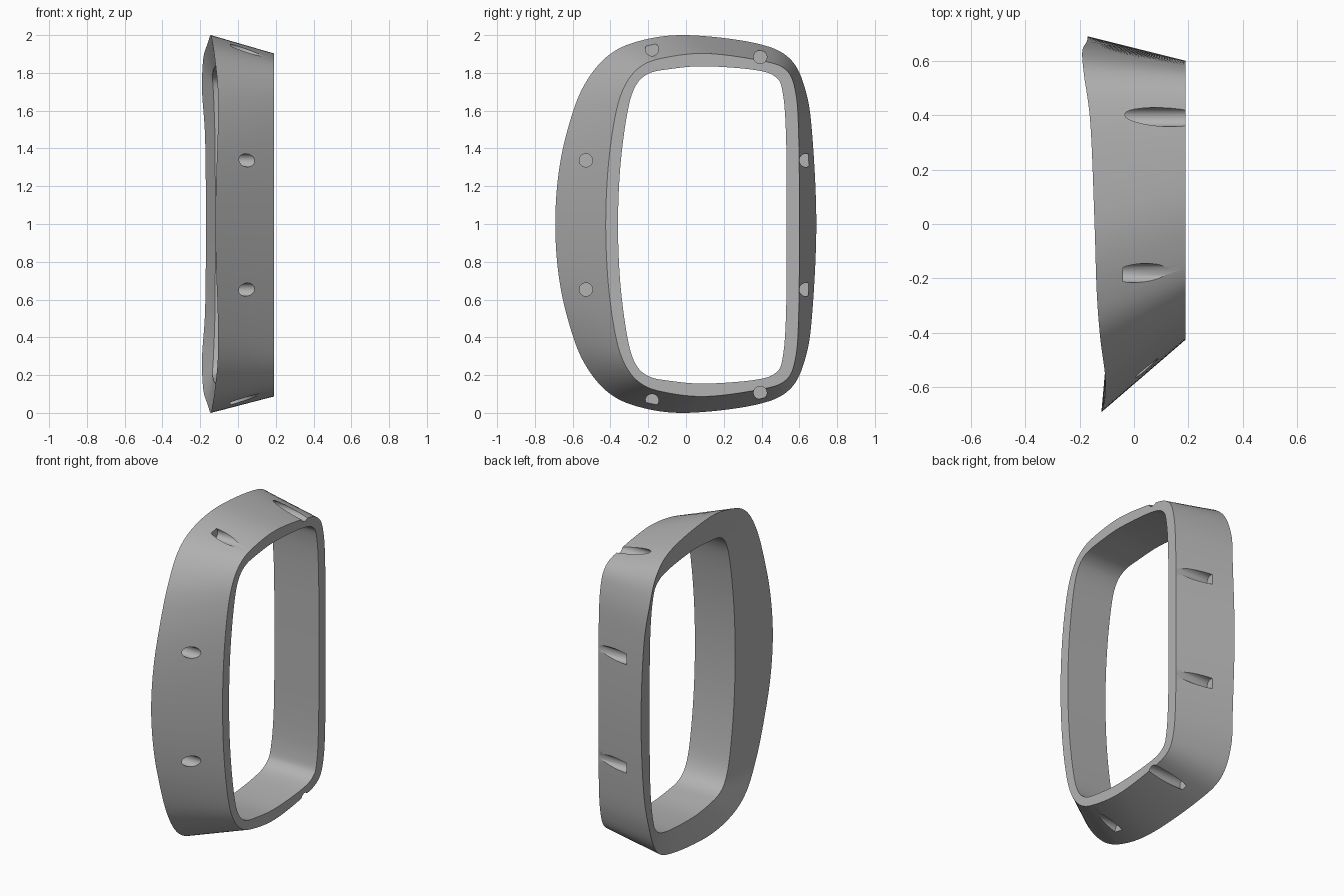
import bpy, bmesh, math
from mathutils import Vector

cube = bpy.data.objects.get("Cube")
if cube:
    bpy.data.objects.remove(cube, do_unlink=True)

grey = bpy.data.materials.new("plain grey")
grey.use_nodes = True
colour = (0.45, 0.45, 0.45, 1)
grey.diffuse_color = colour
grey.node_tree.nodes["Principled BSDF"].inputs["Base Color"].default_value = colour

FRONT, FLOOR, STEPS = 0.19, -0.04, 8
MIDDLE = 0.995  # mirror height of the rim, opening and holes

# Upper halves of the three outlines as (y, z), from the wide side to the narrow side
rim = [(-.425, 1), (-.412, 1.3), (-.375, 1.57), (-.325, 1.73), (-.245, 1.83), (-.125, 1.878),
       (.1, 1.903), (.38, 1.868), (.525, 1.82), (.58, 1.7), (.597, 1.45), (.6, 1)]
opening = [(-.36, 1), (-.348, 1.3), (-.312, 1.58), (-.27, 1.725), (-.2, 1.795), (-.08, 1.821),
           (.1, 1.835), (.36, 1.816), (.475, 1.778), (.513, 1.69), (.53, 1.45), (.533, 1)]
flare = [(-.692, 1), (-.677, 1.25), (-.632, 1.48), (-.55, 1.715), (-.42, 1.885), (-.25, 1.968),
         (0, 2), (.365, 1.958), (.55, 1.875), (.635, 1.7), (.67, 1.45), (.69, 1)]
# Depth of the hollowed back at its outer and inner edges
outer_x = [-.12, -.115, -.107, -.107, -.124, -.137, -.145, -.16, -.184, -.19, -.174, -.17]
inner_x = [-.09, -.09, -.09, -.092, -.1, -.11, -.118, -.13, -.135, -.13, -.122, -.12]


def smooth_loop(half, xs, middle):
    """Mirror a half outline top to bottom and round it with a closed spline."""
    pts = [Vector((x, y, z)) for x, (y, z) in zip(xs, half)]
    pts[0].z = pts[-1].z = middle
    pts += [Vector((p.x, p.y, 2 * middle - p.z)) for p in pts[-2:0:-1]]
    n, out = len(pts), []
    for i in range(n):
        a, b, c, d = (pts[(i + k) % n] for k in (-1, 0, 1, 2))
        for s in range(STEPS):
            t = s / STEPS
            out.append(0.5 * (2 * b + (c - a) * t + (2 * a - 5 * b + 4 * c - d) * t ** 2
                              + (3 * b - a - 3 * c + d) * t ** 3))
    return out


def make_object(name, bm):
    bmesh.ops.recalc_face_normals(bm, faces=bm.faces)
    mesh = bpy.data.meshes.new(name)
    bm.to_mesh(mesh)
    bm.free()
    mesh.materials.append(grey)
    obj = bpy.data.objects.new(name, mesh)
    bpy.context.collection.objects.link(obj)
    return obj


# Flared frame: four loops bridged into a closed band
flat = [FRONT] * len(rim)
loops = [smooth_loop(rim, flat, MIDDLE), smooth_loop(flare, outer_x, 1),
         smooth_loop(opening, inner_x, MIDDLE), smooth_loop(opening, flat, MIDDLE)]
bm = bmesh.new()
rings = [[bm.verts.new(p) for p in loop] for loop in loops]
count = len(rings[0])
for r in range(4):
    a, b = rings[r], rings[(r + 1) % 4]
    for i in range(count):
        j = (i + 1) % count
        bm.faces.new((a[i], a[j], b[j], b[i]))
frame = make_object("flared_frame", bm)

# Screw hole cutters, mirrored top to bottom
bm = bmesh.new()
for y, z in [(-.18, 1.925), (.393, 1.884), (-.53, 1.337), (.635, 1.337)]:
    for height in (z, 2 * MIDDLE - z):
        made = bmesh.ops.create_cone(bm, cap_ends=True, segments=32, radius1=.035,
                                     radius2=.035, depth=.4)
        for v in made["verts"]:
            v.co = Vector((v.co.z + FLOOR + .2, v.co.x + y, v.co.y + height))
cutter = make_object("hole_cutter", bm)
cutter.hide_render = True

cut = frame.modifiers.new("screw_holes", "BOOLEAN")
cut.operation, cut.solver, cut.object = "DIFFERENCE", "EXACT", cutter
bpy.ops.object.select_all(action="DESELECT")
bpy.context.view_layer.objects.active = frame
frame.select_set(True)
bpy.ops.object.modifier_apply(modifier=cut.name)
bpy.data.objects.remove(cutter, do_unlink=True)
bpy.ops.object.shade_smooth_by_angle(angle=math.radians(30))
